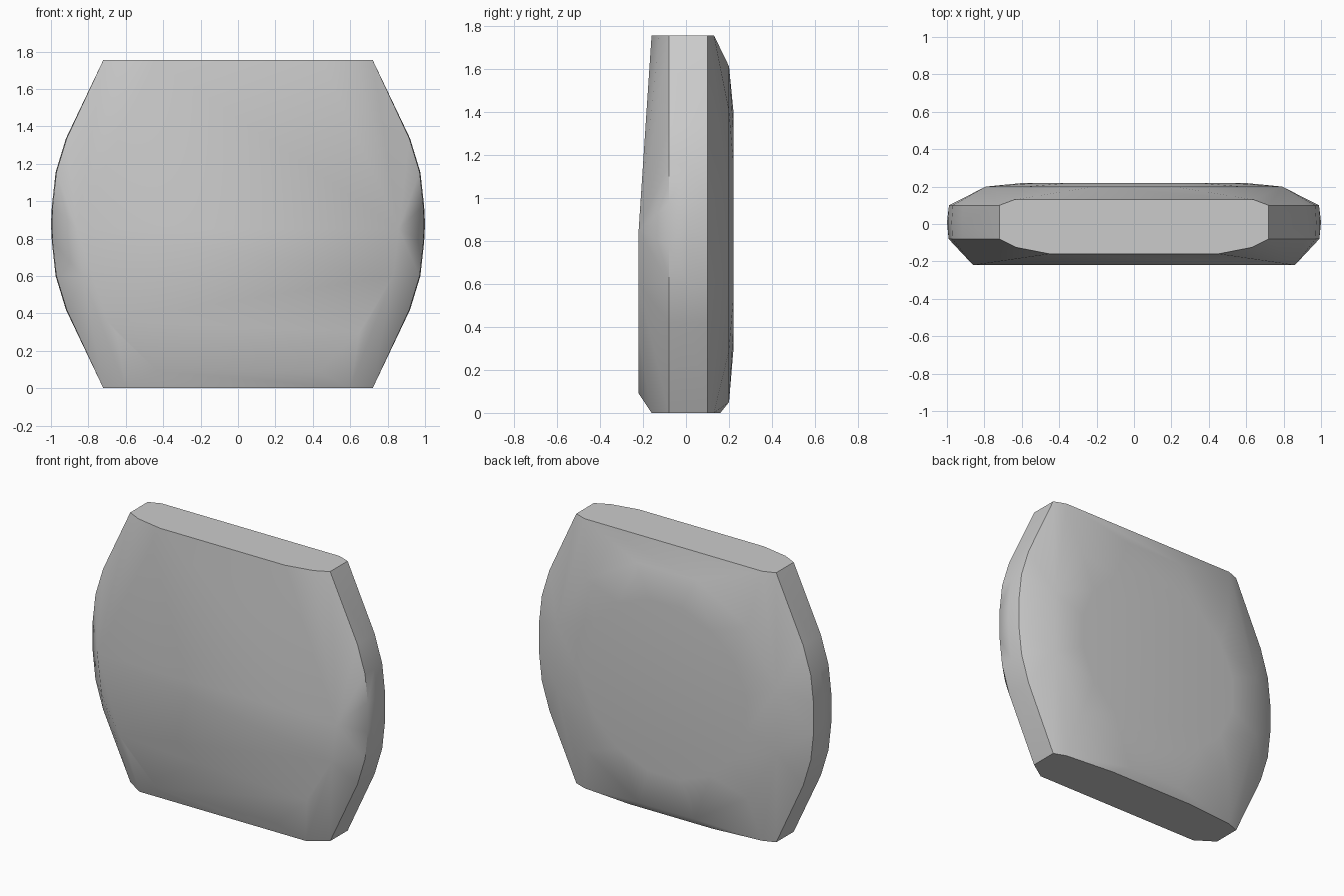
import bpy
import bmesh
import math

cube = bpy.data.objects.get("Cube")
if cube:
    bpy.data.objects.remove(cube, do_unlink=True)

HEIGHT = 1.755
MID = HEIGHT / 2

grey = bpy.data.materials.new("plain grey")
grey.use_nodes = True
colour = (0.6, 0.6, 0.6, 1)
grey.diffuse_color = colour
grey.node_tree.nodes["Principled BSDF"].inputs["Base Color"].default_value = colour

points = []


def both_sides(x, y, z):
    """Add a point and its mirror image."""
    points.extend([(x, y, z), (-x, y, z)])


# Barrel-shaped rim: half-widths by height, slightly bulged at mid-depth
rim = [(0.72, 0), (0.92, 0.42), (0.975, 0.6), (0.995, 0.78)]
for x, z in rim:
    for y, inset in ((-0.08, 0.004), (0.01, 0), (0.1, 0.006)):
        for height in (z, HEIGHT - z):
            both_sides(x - (inset if z else 0), y, height)
both_sides(1.0, 0.01, MID)

# Flat ends, with rounded-off corners
for x, y in ((0.63, -0.125), (0.45, -0.16), (0.64, 0.13)):
    both_sides(x, y, HEIGHT)
for x, y in ((0.6, -0.16), (0.64, 0.13), (0.3, 0.16)):
    both_sides(x, y, 0)

# Flat lower front panel; the upper front leans back to the top end
for x, z in ((0.86, 0.85), (0.83, 0.6), (0.7, 0.36), (0.65, 0.3), (0.43, 0.09)):
    both_sides(x, -0.22, z)

# Gently domed back: an outer ring and a raised flat disc
for radius_x, radius_z, y, count in ((0.82, 0.79, 0.2, 12), (0.6, 0.57, 0.22, 16)):
    for i in range(count):
        a = math.tau * (i + 0.5) / count
        points.append((radius_x * math.cos(a), y, MID - 0.03 + radius_z * math.sin(a)))
both_sides(0.2, 0.2, 0.05)

# Wrap the profiles in one faceted skin
bm = bmesh.new()
for p in points:
    bm.verts.new(p)
bmesh.ops.remove_doubles(bm, verts=bm.verts, dist=0.001)
bmesh.ops.convex_hull(bm, input=bm.verts)
loose = [v for v in bm.verts if not v.link_faces]
bmesh.ops.delete(bm, geom=loose, context='VERTS')
bmesh.ops.dissolve_limit(bm, angle_limit=math.radians(1), verts=bm.verts, edges=bm.edges)
bmesh.ops.recalc_face_normals(bm, faces=bm.faces)

mesh = bpy.data.meshes.new("body")
bm.to_mesh(mesh)
bm.free()
mesh.materials.append(grey)
body = bpy.data.objects.new("body", mesh)
bpy.context.collection.objects.link(body)

# Smooth shading with crisp end edges
bpy.ops.object.select_all(action='DESELECT')
body.select_set(True)
bpy.context.view_layer.objects.active = body
bpy.ops.object.shade_smooth_by_angle(angle=math.radians(40))
